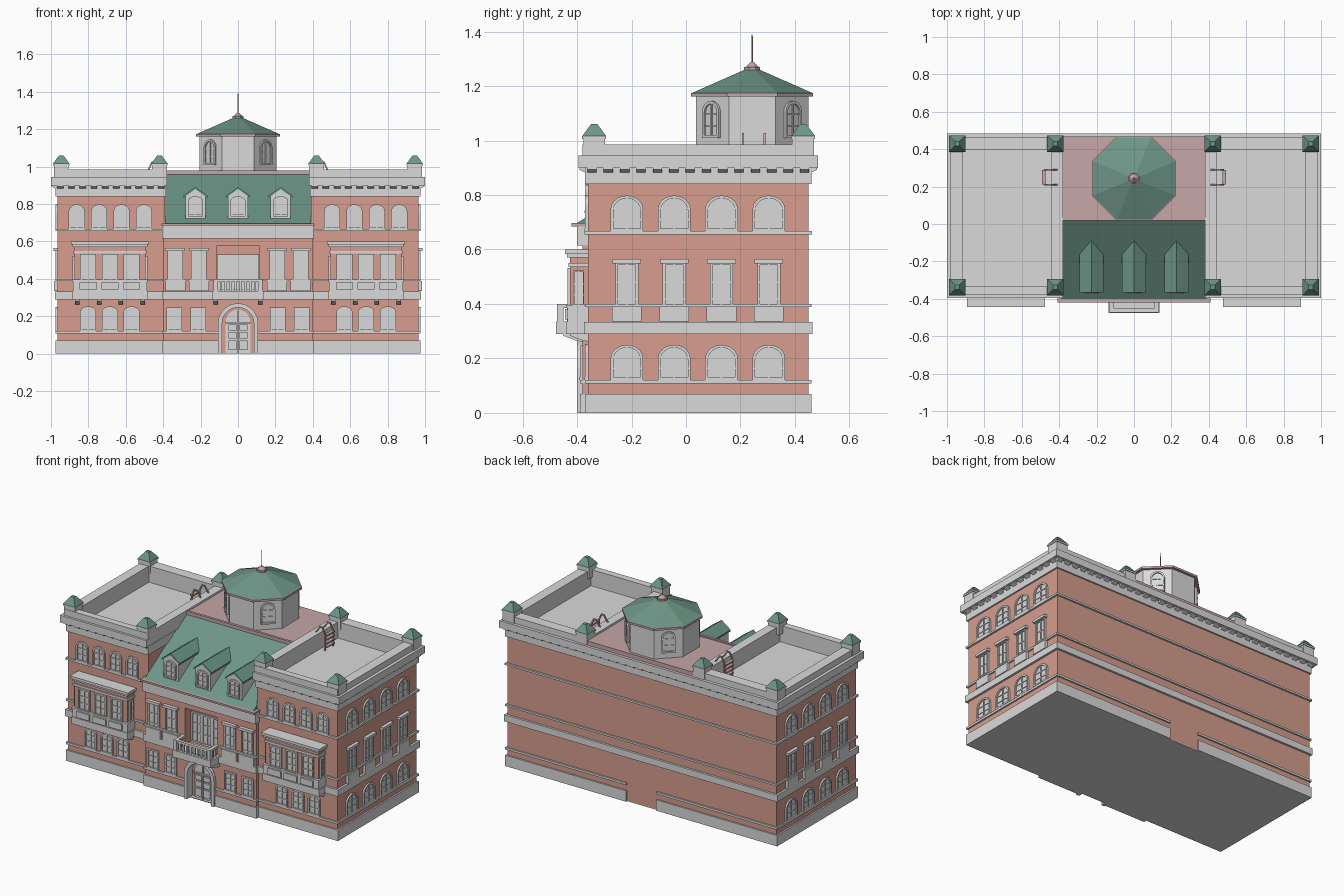
import bpy, bmesh, math
from mathutils import Matrix, Vector

def material(name, r, g, b):
    m = bpy.data.materials.new(name)
    m.diffuse_color = (r, g, b, 1)
    return m

STONE = material("grey stone", 0.70, 0.70, 0.70)
BRICK = material("red brick", 0.68, 0.34, 0.27)
GREEN = material("green roofing", 0.155, 0.305, 0.245)
PINK = material("pink metal", 0.57, 0.385, 0.385)
parts = {}

def part(name, mat):
    return parts.setdefault(name, (bmesh.new(), mat))[0]

def prism(bm, pts, n0, n1, M=Matrix()):
    """Extrude an outline (u, z) outwards from n0 to n1; identity faces the front."""
    a = [bm.verts.new(M @ Vector((u, -n0, z))) for u, z in pts]
    b = [bm.verts.new(M @ Vector((u, -n1, z))) for u, z in pts]
    bm.faces.new(a)
    bm.faces.new(b[::-1])
    for i in range(len(a)):
        j = (i + 1) % len(a)
        bm.faces.new((a[j], a[i], b[i], b[j]))

def plate(bm, u0, u1, z0, z1, n0, n1, M=Matrix()):
    prism(bm, [(u0, z0), (u1, z0), (u1, z1), (u0, z1)], n0, n1, M)

def box(bm, x0, x1, y0, y1, z0, z1, mirror=False):
    plate(bm, x0, x1, z0, z1, -y1, -y0)
    if mirror:
        plate(bm, -x1, -x0, z0, z1, -y1, -y0)

def arch(u, w, z0, z1, rise):
    """Open outline from bottom right over the top to bottom left."""
    if rise == 0:
        return [(u + w, z0), (u + w, z1), (u - w, z1), (u - w, z0)]
    top = [(u + w * math.cos(math.pi * i / 10), z1 - rise + rise * math.sin(math.pi * i / 10))
           for i in range(11)]
    return [(u + w, z0)] + top + [(u - w, z0)]

def window(name, M, u, z0, z1, width, rise=0.0, lintel=False):
    bm, w, t = part(name, STONE), width / 2, min(0.01, width / 8)
    outer, inner = arch(u, w, z0, z1, rise), arch(u, w - t, z0, z1 - t, max(rise - t / 2, 0))
    prism(bm, outer + inner[::-1], -0.002, 0.010, M)
    prism(bm, inner, -0.002, 0.002, M)
    plate(bm, u - t / 3, u + t / 3, z0, z1 - t, 0, 0.007, M)
    for f in (0.33, 0.64):
        zb = z0 + f * (z1 - z0)
        plate(bm, u - w + t, u + w - t, zb - 0.003, zb + 0.003, 0, 0.006, M)
    plate(bm, u - w, u + w, z0, z0 + 0.01, 0, 0.012, M)
    if lintel:
        plate(bm, u - w - 0.01, u + w + 0.01, z1 - 0.005, z1 + 0.012, 0, 0.022, M)
        plate(bm, u - w - 0.012, u + w + 0.012, z0 - 0.015, z0 + 0.04, 0, 0.018, M)

def place(x, y, deg=0):
    return Matrix.Translation((x, y, 0)) @ Matrix.Rotation(math.radians(deg), 4, 'Z')

def frame(bm, x0, x1, y0, y1, ix0, ix1, iy0, iy1, z0, z1):
    """Rectangular ring, mirrored to both wings."""
    box(bm, x0, x1, y0, iy0, z0, z1, True)
    box(bm, x0, x1, iy1, y1, z0, z1, True)
    box(bm, x0, ix0, iy0, iy1, z0, z1, True)
    box(bm, ix1, x1, iy0, iy1, z0, z1, True)

# Brick walls: wings, core, and projecting centre with doorway and loggia openings
box(part("wing_walls", BRICK), 0.39, 0.965, -0.36, 0.45, 0.005, 0.85, True)
box(part("core_wall", BRICK), -0.39, 0.39, -0.31, 0.45, 0.005, 0.69)
box(part("ground_slab", STONE), -0.107, 0.107, -0.37, 0.45, 0, 0.005)
centre = part("centre_front_wall", BRICK)
prism(centre, [(-0.4, 0.005)] + arch(0, 0.098, 0.005, 0.262, 0.098)[::-1] +
      [(0.4, 0.005), (0.4, 0.335), (-0.4, 0.335)], 0.31, 0.38)
box(centre, 0.115, 0.40, -0.38, -0.31, 0.335, 0.575, True)
box(centre, -0.40, 0.40, -0.38, -0.31, 0.575, 0.69)

# Stone plinth and string courses, with a gap at the door, front and back
for name, z0, z1, d, gap, back in (("plinth", 0, 0.07, 0.010, 0.107, False),
                                   ("sill_course", 0.107, 0.121, 0.010, 0.107, False),
                                   ("main_band", 0.29, 0.333, 0.014, 0, False),
                                   ("apron_course", 0.388, 0.40, 0.010, 0.116, True)):
    bm = part(name, STONE)
    box(bm, 0.39, 0.965 + d, -0.36 - d, 0.45 + d, z0, z1, True)
    box(bm, gap, 0.405, -0.38 - d, 0.45 + d, z0, z1, True)
    if back:
        box(bm, -gap, gap, 0.42, 0.45 + d, z0, z1)
bm = part("upper_sill_course", STONE)
box(bm, 0.395, 0.977, -0.372, 0.462, 0.655, 0.667, True)
box(bm, -0.395, 0.395, 0.42, 0.462, 0.655, 0.667)

# Main cornice, roof decks of the wings, parapets
bm = part("cornice_frieze", STONE)
box(bm, 0.385, 0.975, -0.37, 0.46, 0.84, 0.88, True)
box(bm, -0.385, 0.385, 0.42, 0.46, 0.84, 0.905)
inner = (0.44, 0.915, -0.335, 0.395)
frame(bm, 0.385, 0.975, -0.37, 0.46, *inner, 0.88, 0.905)
bm = part("cornice_slab", STONE)
frame(bm, 0.38, 1.0, -0.395, 0.485, *inner, 0.899, 0.945)
box(bm, -0.38, 0.38, 0.40, 0.485, 0.899, 0.945)
frame(part("parapet", STONE), 0.38, 0.98, -0.38, 0.465, *inner, 0.945, 0.985)

# Modillions under the cornice, with sloping undersides
bm = part("cornice_modillions", STONE)

def modillion(wall, out):
    return [(wall, 0.880), (wall + out, 0.893), (wall + out, 0.901), (wall, 0.901)]

for i in range(10):
    for s in (-1, 1):
        x = s * (0.41 + i * 0.06)
        prism(bm, modillion(-0.365, -0.026), x - 0.017, x + 0.017, place(0, 0, 90))
for i in range(14):
    y = -0.345 + i * 0.06
    for s in (-1, 1):
        prism(bm, modillion(s * 0.97, s * 0.026), -y - 0.017, -y + 0.017)
for i in range(33):
    x = -0.96 + i * 0.06
    prism(bm, modillion(0.455, 0.026), x - 0.017, x + 0.017, place(0, 0, 90))

def cone(bm, x, y, z0, z1, r0, r1, n, turn):
    M = Matrix.Translation((x, y, (z0 + z1) / 2)) @ Matrix.Rotation(turn, 4, 'Z')
    bmesh.ops.create_cone(bm, cap_ends=True, segments=n, radius1=r0, radius2=r1,
                          depth=z1 - z0, matrix=M)

# Parapet corner posts with pyramid caps
for x in (-0.945, -0.42, 0.42, 0.945):
    for y in (-0.337, 0.43):
        box(part("corner_posts", STONE), x - 0.04, x + 0.04, y - 0.04, y + 0.04, 0.94, 1.008)
        box(part("corner_posts", STONE), x - 0.044, x + 0.044, y - 0.044, y + 0.044, 1.006, 1.016)
        cone(part("post_caps", GREEN), x, y, 1.016, 1.06, 0.044 * 2 ** 0.5, 0.017, 4, math.pi / 4)

# Windows of the wings
for s in (-1, 1):
    side, front = place(s * 0.965, 0, s * 90), place(0, -0.36)
    for i in range(4):
        u = s * (-0.217 + 0.1737 * i)
        window("side_windows", side, u, 0.121, 0.25, 0.12, 0.05)
        window("side_windows", side, u, 0.35, 0.553, 0.085, 0, True)
        window("side_windows", side, u, 0.667, 0.798, 0.12, 0.05)
        window("wing_front_windows", front, s * (0.503 + 0.1197 * i), 0.667, 0.798, 0.086, 0.036)
    for i in (-1, 0, 1):
        u = s * 0.685 + i * 0.116
        window("wing_front_windows", front, u, 0.121, 0.253, 0.086, 0.03)
        window("bay_windows", place(0, -0.425), u, 0.39, 0.532, 0.085)
        plate(part("bay_panels", STONE), u - 0.046, u + 0.046, 0.342, 0.382, 0.432, 0.445)
    for t, x in ((1, 0.875), (-1, 0.495)):
        window("bay_windows", place(s * x, 0, s * t * 90), -s * t * 0.394, 0.39, 0.522, 0.04)

# Bay windows: brick body, stone base, brackets and cornice
box(part("bay_walls", BRICK), 0.495, 0.875, -0.425, -0.35, 0.32, 0.575, True)
bm = part("bay_base", STONE)
box(bm, 0.483, 0.887, -0.44, -0.35, 0.29, 0.335, True)
box(bm, 0.487, 0.883, -0.435, -0.35, 0.335, 0.388, True)
box(bm, 0.483, 0.887, -0.441, -0.35, 0.386, 0.396, True)
bm = part("bay_cornice", STONE)
box(bm, 0.488, 0.882, -0.432, -0.35, 0.535, 0.55, True)
box(bm, 0.485, 0.885, -0.436, -0.35, 0.57, 0.585, True)
box(bm, 0.477, 0.893, -0.445, -0.35, 0.583, 0.60, True)
bm = part("brackets", STONE)
bracket = [(-0.355, 0.262), (-0.375, 0.264), (-0.425, 0.283), (-0.425, 0.292), (-0.355, 0.292)]
for s in (-1, 1):
    for x in (0.12, 0.51, 0.627, 0.743, 0.86):
        prism(bm, bracket, s * x - 0.012, s * x + 0.012, place(0, -0.025 if x < 0.2 else 0, 90))

# Centre windows and loggia window
M = place(0, -0.38)
for x in (-0.34, -0.213, 0.213, 0.34):
    window("centre_windows", M, x, 0.121, 0.247, 0.083)
    window("centre_windows", M, x * 0.985, 0.35, 0.553, 0.083, 0, True)
for x in (-0.075, 0, 0.075):
    window("loggia_windows", place(0, -0.31), x, 0.335, 0.53, 0.073)

# Portal and door
bm = part("door_portal", STONE)
prism(bm, arch(0, 0.108, 0, 0.27, 0.108) + arch(0, 0.085, 0, 0.248, 0.085)[::-1], 0.335, 0.40)
box(part("door_recess", BRICK), -0.1, 0.1, -0.345, -0.30, 0.005, 0.262)
bm = part("door", STONE)
prism(bm, arch(0, 0.066, 0, 0.235, 0.066), 0.34, 0.352)
for s in (-1, 1):
    for z0, z1 in ((0.02, 0.07), (0.08, 0.115), (0.125, 0.155)):
        plate(bm, s * 0.03 - 0.022, s * 0.03 + 0.022, z0, z1, 0.35, 0.363)
plate(bm, -0.066, 0.066, 0.162, 0.17, 0.35, 0.364)
plate(bm, -0.003, 0.003, 0, 0.230, 0.35, 0.364)

# Balcony over the door
bm = part("balcony", STONE)
box(bm, -0.137, 0.137, -0.477, -0.37, 0.29, 0.335)
box(bm, -0.130, 0.130, -0.472, -0.452, 0.386, 0.40)
box(bm, 0.110, 0.130, -0.455, -0.37, 0.386, 0.40, True)
box(bm, 0.108, 0.132, -0.474, -0.45, 0.33, 0.40, True)
for i in range(8):
    x = -0.091 + i * 0.026
    box(bm, x - 0.006, x + 0.006, -0.468, -0.456, 0.33, 0.39)
for y in (-0.43, -0.405):
    box(bm, 0.114, 0.126, y - 0.006, y + 0.006, 0.33, 0.39, True)

# Centre eaves, sloping front roof and flat roof
box(part("centre_frieze", STONE), -0.405, 0.405, -0.40, -0.33, 0.615, 0.686)
box(part("eaves_edge", PINK), -0.41, 0.41, -0.42, -0.33, 0.685, 0.697)
prism(part("centre_roof", GREEN), [(-0.412, 0.69), (0.03, 0.965), (0.45, 0.965), (0.45, 0.69)],
      -0.39, 0.39, place(0, 0, 90))
bm = part("flat_roof", PINK)
box(bm, -0.386, 0.386, 0.025, 0.468, 0.945, 0.972)
box(bm, -0.388, 0.388, 0.018, 0.034, 0.958, 0.979)

# Dormers
for x in (-0.228, 0, 0.228):
    prism(part("dormer_walls", STONE), [(x - 0.054, 0.715), (x + 0.054, 0.715), (x + 0.054, 0.845),
          (x, 0.883), (x - 0.054, 0.845)], 0.1, 0.36)
    prism(part("dormer_roofs", GREEN), [(x - 0.064, 0.834), (x, 0.880), (x + 0.064, 0.834),
          (x + 0.064, 0.845), (x, 0.891), (x - 0.064, 0.845)], 0.07, 0.365)
    window("dormer_windows", place(0, -0.36), x, 0.733, 0.842, 0.08, 0.025)

# Octagonal tower with roof and spire
ty, turn, k = 0.243, math.pi / 8, 1 / math.cos(math.pi / 8)
cone(part("tower", STONE), 0, ty, 0.96, 1.165, 0.207 * k, 0.207 * k, 8, turn)
cone(part("tower_eaves", PINK), 0, ty, 1.162, 1.175, 0.224 * k, 0.224 * k, 8, turn)
cone(part("tower_roof", GREEN), 0, ty, 1.175, 1.263, 0.22 * k, 0.022, 8, turn)
bm = part("tower_finial", PINK)
cone(bm, 0, ty, 1.258, 1.27, 0.032, 0.032, 8, turn)
cone(bm, 0, ty, 1.27, 1.288, 0.025, 0.006, 8, turn)
cone(bm, 0, ty, 1.28, 1.39, 0.003, 0.002, 6, 0)
for a in (45, 135, 225, 315):
    window("tower_windows", place(0, ty, a) @ Matrix.Translation((0, -0.207, 0)),
           0, 1.01, 1.145, 0.085, 0.04)

# Ladders from the flat roof over the parapet to the wing decks
path = [(0.40, 0.97), (0.44, 1.028), (0.462, 1.028), (0.482, 0.985), (0.482, 0.88),
        (0.474, 0.88), (0.474, 0.983), (0.457, 1.02), (0.444, 1.02), (0.408, 0.97)]
bm = part("roof_ladders", PINK)
for s in (-1, 1):
    for y in (0.205, 0.285):
        prism(bm, [(s * x, z) for x, z in path], -y - 0.008, -y)
for z in (0.90, 0.925, 0.95, 0.975):
    box(bm, 0.472, 0.492, 0.21, 0.288, z, z + 0.008, True)

# Turn the parts into objects
for name, (bm, mat) in parts.items():
    bmesh.ops.recalc_face_normals(bm, faces=bm.faces[:])
    me = bpy.data.meshes.new(name)
    me.materials.append(mat)
    if name == "centre_roof":  # green slope, brick back
        me.materials.append(BRICK)
        for f in bm.faces:
            f.material_index = 1 if f.normal.y > 0.5 else 0
    bm.to_mesh(me)
    bm.free()
    bpy.context.collection.objects.link(bpy.data.objects.new(name, me))
